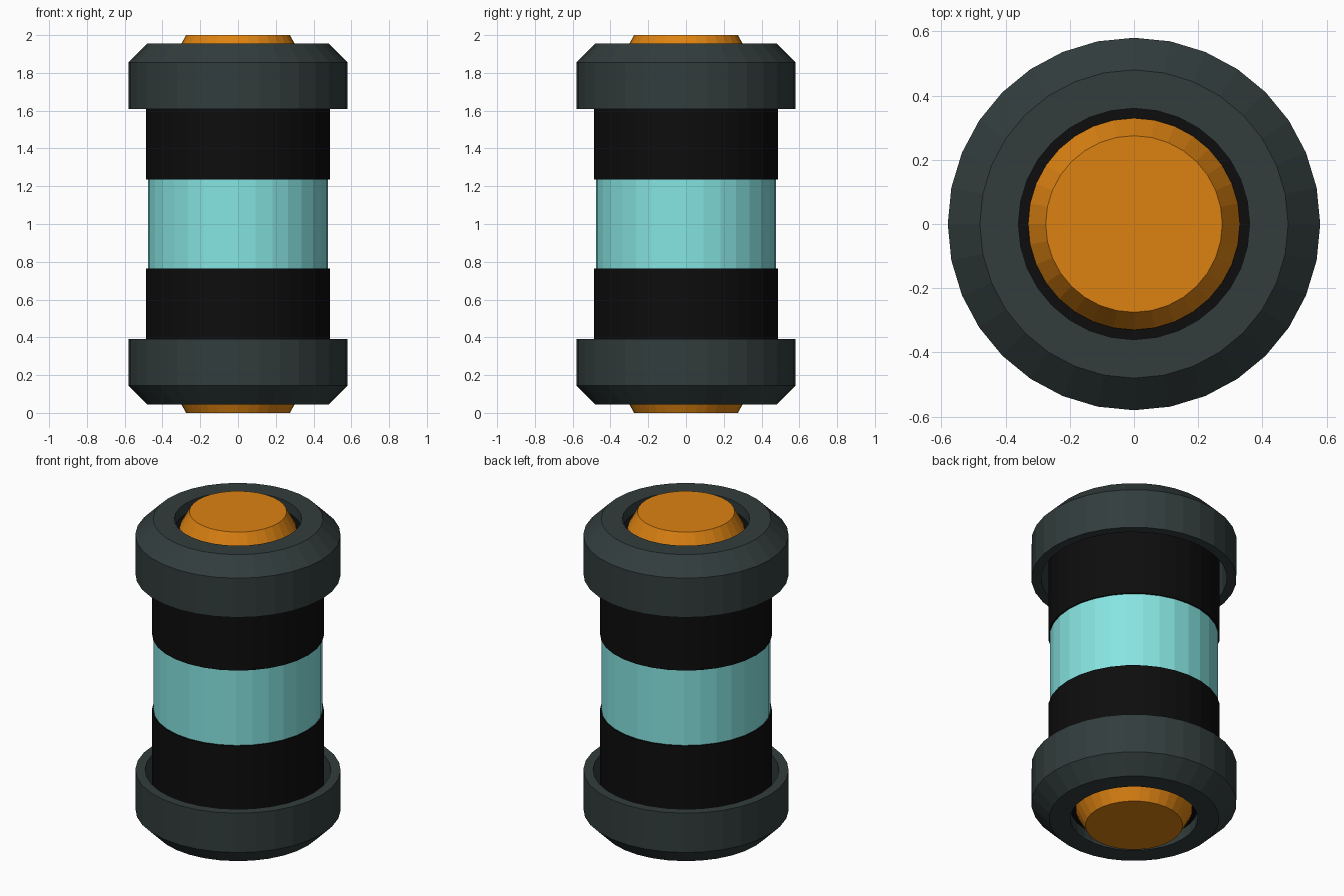
import bpy
import bmesh
from math import cos, sin, pi

cube = bpy.data.objects.get("Cube")
if cube:
    bpy.data.objects.remove(cube)

SIDES = 32
MIDDLE = 1.0  # height of the mirror plane


def material(name, colour):
    mat = bpy.data.materials.new(name)
    mat.use_nodes = True
    mat.diffuse_color = (*colour, 1)
    mat.node_tree.nodes["Principled BSDF"].inputs["Base Color"].default_value = (*colour, 1)
    return mat


def lathe(name, profile, mat, ring=False, mirrored=True):
    """Turn a (radius, height) profile; a ring closes on itself, a solid gets end discs."""
    bm = bmesh.new()
    loops = []
    for r, z in profile:
        loops.append([bm.verts.new((r * cos(2 * pi * i / SIDES),
                                    r * sin(2 * pi * i / SIDES), z - MIDDLE))
                      for i in range(SIDES)])
    pairs = list(zip(loops, loops[1:]))
    if ring:
        pairs.append((loops[-1], loops[0]))
    else:
        bm.faces.new(loops[0])
        bm.faces.new(loops[-1])
    for a, b in pairs:
        for i in range(SIDES):
            j = (i + 1) % SIDES
            bm.faces.new((a[i], a[j], b[j], b[i]))
    bmesh.ops.recalc_face_normals(bm, faces=bm.faces)
    mesh = bpy.data.meshes.new(name)
    bm.to_mesh(mesh)
    bm.free()
    mesh.materials.append(mat)
    obj = bpy.data.objects.new(name, mesh)
    obj.location.z = MIDDLE
    bpy.context.collection.objects.link(obj)
    if mirrored:
        mod = obj.modifiers.new("Mirror", 'MIRROR')
        mod.use_axis = (False, False, True)
        mod.use_mirror_merge = False
    return obj


grey = material("dark grey", (0.032, 0.046, 0.046))
black = material("black", (0.004, 0.004, 0.004))
cyan = material("pale cyan", (0.24, 0.78, 0.76))
orange = material("orange", (0.72, 0.225, 0.006))

# Central glass tube
lathe("glass_tube", [(0.477, 0.76), (0.477, 1.24)], cyan, mirrored=False)

# Black sleeves at both ends of the tube
lathe("sleeves", [(0.486, 1.235), (0.486, 1.89)], black)

# Hollow chamfered end caps with a round opening
lathe("end_caps", [(0.525, 1.61), (0.58, 1.61), (0.58, 1.855), (0.48, 1.955),
                   (0.36, 1.955), (0.36, 1.87), (0.525, 1.87)], grey, ring=True)

# Tapered buttons set in the openings
lathe("end_buttons", [(0.33, 1.88), (0.33, 1.90), (0.275, 2.0)], orange)
